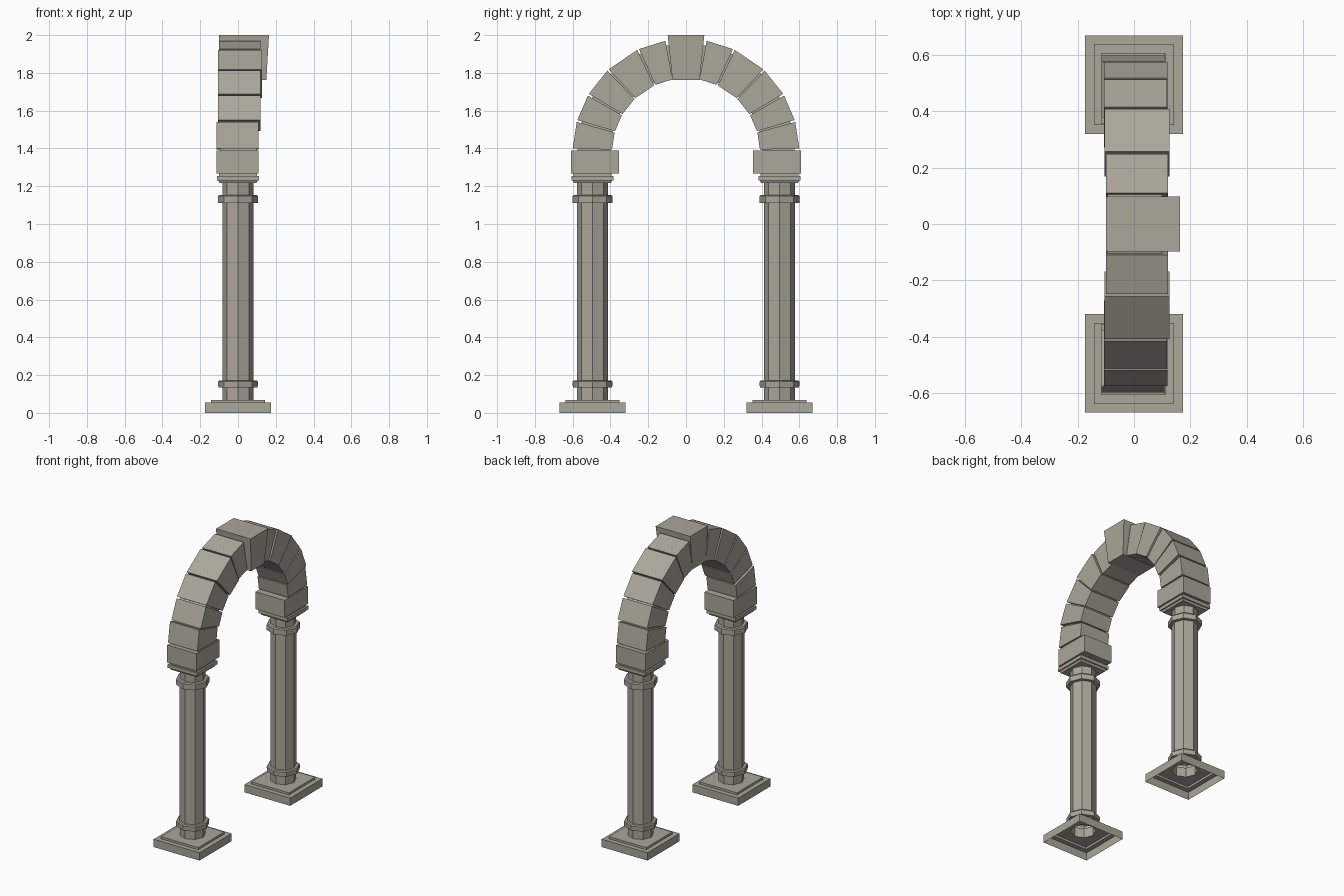
import bpy, bmesh, math

if "Cube" in bpy.data.objects:
    bpy.data.objects.remove(bpy.data.objects["Cube"])

stone = bpy.data.materials.new("warm grey stone")
stone.diffuse_color = (0.41, 0.385, 0.325, 1)
stone.use_nodes = True
stone.node_tree.nodes["Principled BSDF"].inputs["Base Color"].default_value = stone.diffuse_color


def make(name, bm):
    bmesh.ops.recalc_face_normals(bm, faces=bm.faces)
    me = bpy.data.meshes.new(name)
    bm.to_mesh(me)
    bm.free()
    me.materials.append(stone)
    ob = bpy.data.objects.new(name, me)
    bpy.context.collection.objects.link(ob)
    return ob


def loft(name, rings, y):
    """Eight-point rings: 'S' square half-width, 'O' octagon radius."""
    bm = bmesh.new()
    prev = None
    for kind, r, z in rings:
        cur = []
        for k in range(8):
            c, s = math.cos(k * math.pi / 4), math.sin(k * math.pi / 4)
            f = r / max(abs(c), abs(s)) if kind == "S" else r
            cur.append(bm.verts.new((c * f, y + s * f, z)))
        if prev:
            for k in range(8):
                j = (k + 1) % 8
                bm.faces.new((prev[k], prev[j], cur[j], cur[k]))
        prev = cur
    bm.faces.new(prev)
    return make(name, bm)


def block(name, near, far):
    """Prism between two matching outlines of (x, y, z) points."""
    bm = bmesh.new()
    a = [bm.verts.new(p) for p in near]
    b = [bm.verts.new(p) for p in far]
    n = len(a)
    bm.faces.new(a)
    bm.faces.new(b[::-1])
    for i in range(n):
        j = (i + 1) % n
        bm.faces.new((a[i], a[j], b[j], b[i]))
    return make(name, bm)


def polar(r, deg):
    t = math.radians(deg)
    return (r * math.cos(t), 1.38 + r * math.sin(t))


def prism(name, outline, x0, x1):
    return block(name, [(x0, y, z) for y, z in outline],
                 [(x1, y, z) for y, z in outline])


# Column: open hollow plinth, step, octagonal shaft with collars, square capital
COLUMN = [
    ("S", 0.175, 0.0), ("S", 0.175, 0.054), ("S", 0.143, 0.054),
    ("S", 0.143, 0.069), ("O", 0.081, 0.069), ("O", 0.081, 0.134),
    ("O", 0.104, 0.134), ("O", 0.106, 0.165), ("O", 0.100, 0.172),
    ("O", 0.083, 0.172), ("O", 0.083, 1.111), ("O", 0.106, 1.111),
    ("O", 0.106, 1.147), ("O", 0.100, 1.154), ("O", 0.081, 1.154),
    ("O", 0.081, 1.217), ("S", 0.098, 1.217), ("S", 0.104, 1.231),
    ("S", 0.112, 1.231), ("S", 0.112, 1.255), ("S", 0.100, 1.255),
    ("S", 0.100, 1.268),
]

# Arch stones: start angle, end angle, x range
STONES = [
    (2, 15.5, -0.115, 0.109), (16.5, 30, -0.106, 0.119),
    (31, 46, -0.106, 0.118), (47, 64.5, -0.105, 0.126),
    (65.5, 79.5, -0.10, 0.12),
]

for side, tag in ((1, "back"), (-1, "front")):
    loft(f"{tag}_column", COLUMN, side * 0.495)
    # Springer block on the capital
    prism(f"{tag}_springer", [(side * 0.608, 1.268), (side * 0.608, 1.388),
                              (side * 0.355, 1.388), (side * 0.355, 1.268)],
          -0.115, 0.108)
    # Wedge stones
    for i, (a, b, x0, x1) in enumerate(STONES):
        pts = [polar(0.60, a), polar(0.60, b), polar(0.392, b), polar(0.392, a)]
        prism(f"{tag}_arch_stone_{i + 1}", [(side * y, z) for y, z in pts], x0, x1)

# Recessed mortar core visible between the stones
bm = bmesh.new()
prev = None
for i in range(25):
    t = i * 7.5
    cur = [bm.verts.new((x, *polar(r, t)))
           for x, r in ((-0.095, 0.405), (0.10, 0.405), (0.10, 0.575), (-0.095, 0.575))]
    if prev:
        for k in range(4):
            j = (k + 1) % 4
            bm.faces.new((prev[k], prev[j], cur[j], cur[k]))
    prev = cur
make("mortar_core", bm)

# Keystone, projecting forward and tapering downward
block("keystone",
      [(-0.10, -0.072, 1.763), (0.15, -0.072, 1.763),
       (0.15, 0.072, 1.763), (-0.10, 0.072, 1.763)],
      [(-0.10, -0.097, 2.0), (0.164, -0.097, 2.0),
       (0.164, 0.097, 2.0), (-0.10, 0.097, 2.0)])
